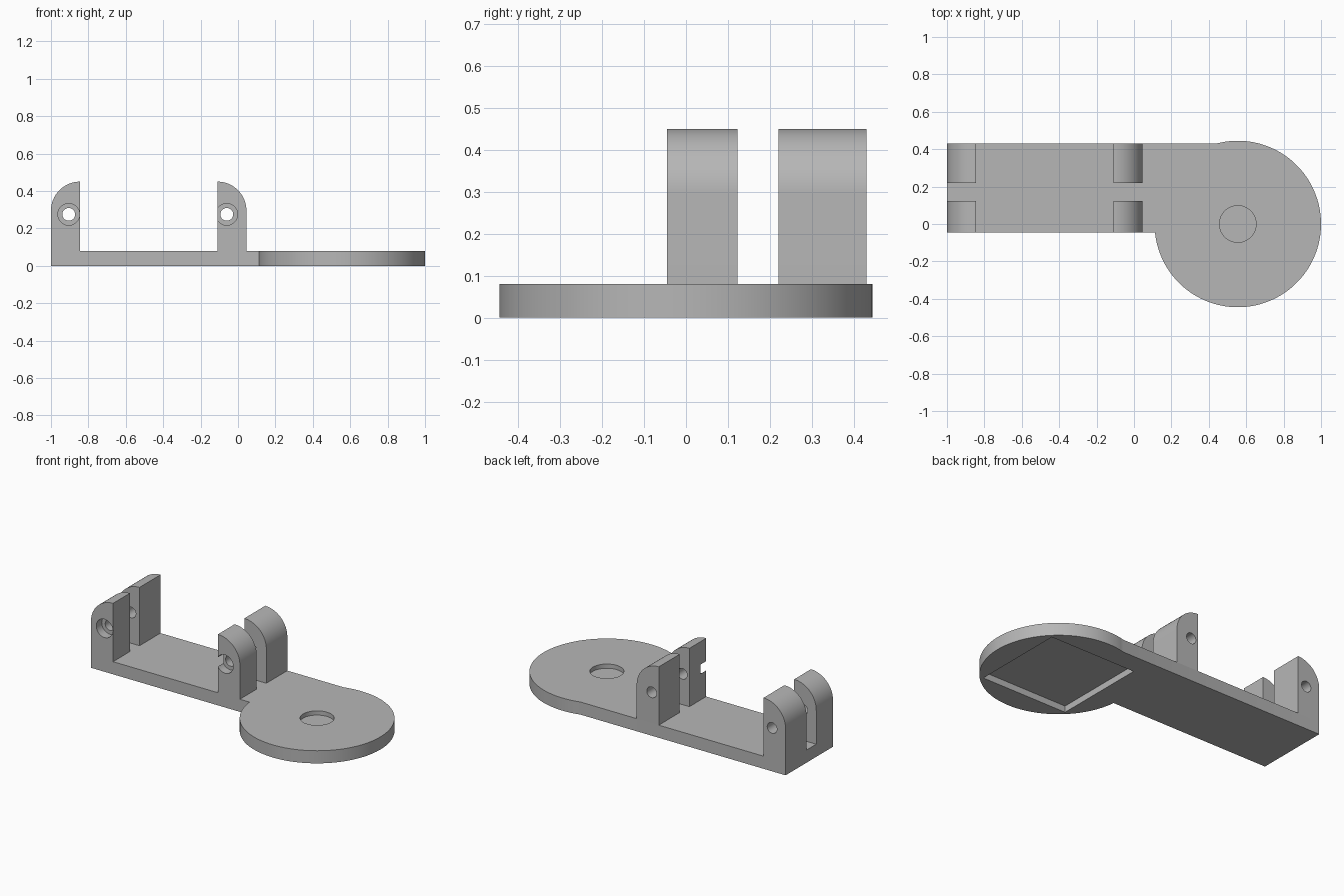
import bpy, bmesh
from math import pi, cos, sin, asin, acos
from mathutils import Matrix

if "Cube" in bpy.data.objects:
    bpy.data.objects.remove(bpy.data.objects["Cube"], do_unlink=True)

GREY = bpy.data.materials.new("plain_grey")
GREY.use_nodes = True
GREY.diffuse_color = (0.47, 0.47, 0.47, 1)
GREY.node_tree.nodes["Principled BSDF"].inputs["Base Color"].default_value = (0.47, 0.47, 0.47, 1)

# Main sizes
THICK, TOP = 0.08, 0.45
FRONT, BACK = -0.045, 0.43
DISC_X, DISC_R = 0.555, 0.445
POST_W = 0.155


def make(name, bm):
    bmesh.ops.recalc_face_normals(bm, faces=bm.faces)
    mesh = bpy.data.meshes.new(name)
    bm.to_mesh(mesh)
    bm.free()
    mesh.materials.append(GREY)
    obj = bpy.data.objects.new(name, mesh)
    bpy.context.collection.objects.link(obj)
    return obj


def extrude(name, points, offset):
    """Prism from a closed 3D outline."""
    bm = bmesh.new()
    face = bm.faces.new([bm.verts.new(p) for p in points])
    geom = bmesh.ops.extrude_face_region(bm, geom=[face])["geom"]
    moved = [g for g in geom if isinstance(g, bmesh.types.BMVert)]
    bmesh.ops.translate(bm, verts=moved, vec=offset)
    return make(name, bm)


def arc(cx, cy, r, a0, a1, n):
    return [(cx + r * cos(a0 + (a1 - a0) * i / n), cy + r * sin(a0 + (a1 - a0) * i / n))
            for i in range(n + 1)]


def cylinder_cutter(centre, radius, depth, axis="Z"):
    bm = bmesh.new()
    turn = Matrix.Rotation(pi / 2, 4, "X") if axis == "Y" else Matrix()
    bmesh.ops.create_cone(bm, cap_ends=True, segments=48, radius1=radius, radius2=radius,
                          depth=depth, matrix=Matrix.Translation(centre) @ turn)
    return make("cutter", bm)


def box_cutter(centre, size):
    bm = bmesh.new()
    bmesh.ops.create_cube(bm, size=1, matrix=Matrix.Translation(centre) @ Matrix.Diagonal((*size, 1)))
    return make("cutter", bm)


def cut(obj, cutters):
    """Subtract the cutters, apply the result and discard them."""
    bpy.context.view_layer.objects.active = obj
    for cutter in cutters:
        cutter.hide_render = True
        mod = obj.modifiers.new("cut", "BOOLEAN")
        mod.operation, mod.solver, mod.object = "DIFFERENCE", "EXACT", cutter
        bpy.ops.object.modifier_apply(modifier=mod.name)
        bpy.data.objects.remove(cutter, do_unlink=True)


def smooth(obj):
    bpy.ops.object.select_all(action="DESELECT")
    obj.select_set(True)
    bpy.context.view_layer.objects.active = obj
    bpy.ops.object.shade_smooth_by_angle(angle=pi / 6)


# Base plate: straight bar running into a round disc
start = pi + asin(-FRONT / DISC_R)
end = 2 * pi + pi - acos((DISC_R ** 2 - BACK ** 2) ** 0.5 / DISC_R)
outline = [(-1, BACK), (-1, FRONT)] + arc(DISC_X, 0, DISC_R, start, end, 96)
base = extrude("base_plate", [(x, y, 0) for x, y in outline], (0, 0, THICK))

# Shallow round recess on top, square pocket underneath
cut(base, [cylinder_cutter((DISC_X, 0, THICK), 0.098, 0.054),
           box_cutter((DISC_X, 0, 0), (0.6, 0.6, 0.08))])
smooth(base)


# Upright lugs with one rounded shoulder on the outer side
def lug(name, outer, side, y0, y1, bolt_x, counterbore):
    round_top = arc(outer + side * POST_W, TOP - POST_W, POST_W, pi, pi / 2, 24)
    if side < 0:
        round_top = [(2 * (outer - POST_W) - x, z) for x, z in round_top]
    profile = [(outer + side * POST_W, THICK), (outer, THICK)] + round_top
    obj = extrude(name, [(x, y0, z) for x, z in profile], (0, y1 - y0, 0))
    cutters = [cylinder_cutter((bolt_x, (y0 + y1) / 2, 0.275), 0.034, 0.5, "Y")]
    if counterbore:
        cutters.append(cylinder_cutter((bolt_x, y0, 0.275), 0.058, 0.11, "Y"))
    cut(obj, cutters)
    smooth(obj)


for place, outer, side, bolt_x in (("right", -1, 1, -0.905), ("middle", 0.045, -1, -0.06)):
    lug(place + "_front_lug", outer, side, FRONT, 0.123, bolt_x, True)
    lug(place + "_back_lug", outer, side, 0.22, BACK, bolt_x, False)
